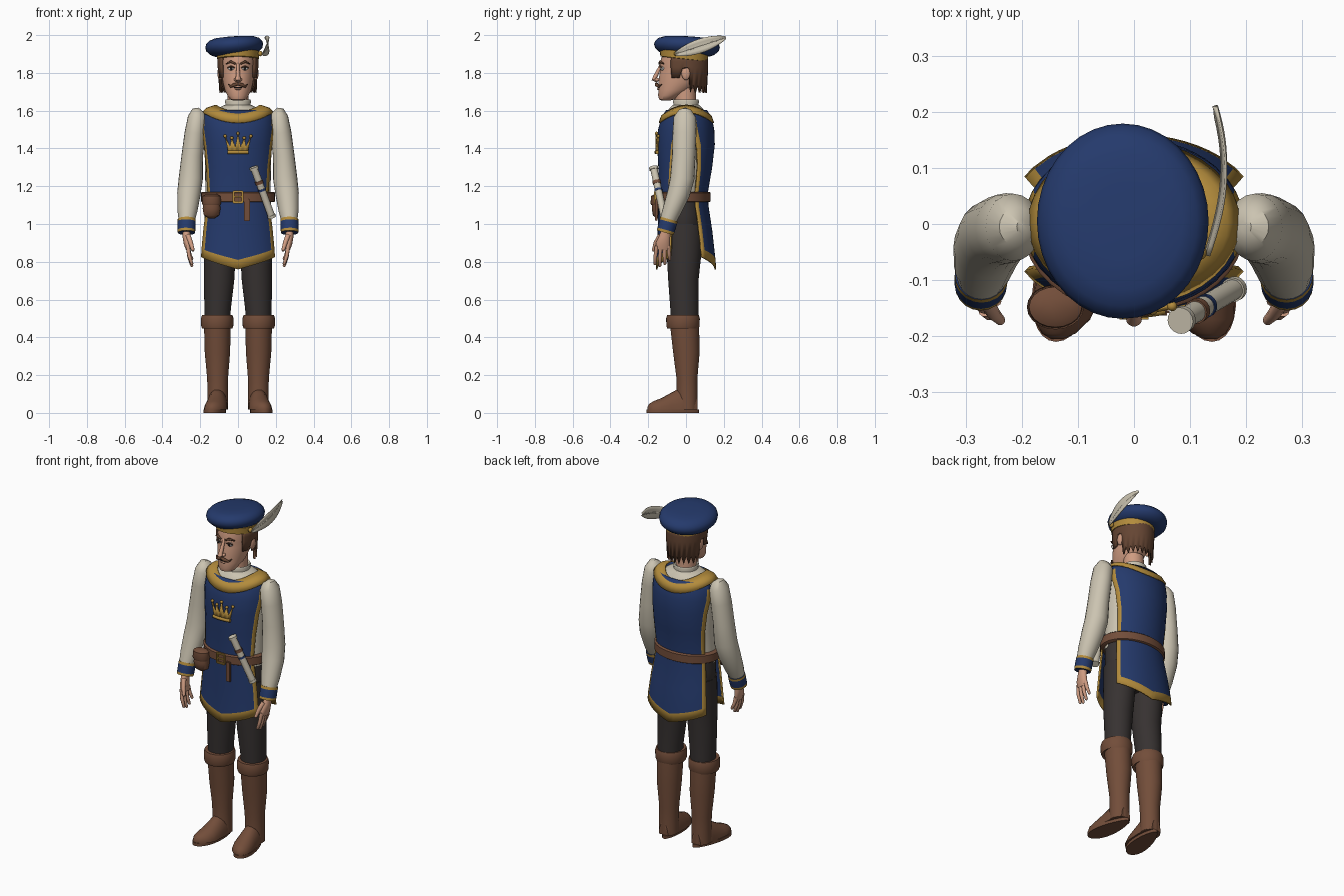
import bpy, bmesh
from math import sin, cos, pi, radians, sqrt
from mathutils import Vector, Matrix

if "Cube" in bpy.data.objects:
    bpy.data.objects.remove(bpy.data.objects["Cube"])

PALETTE = dict(blue=(.018, .042, .15), gold=(.45, .26, .045), cream=(.6, .55, .44), skin=(.62, .33, .22),
               leather=(.17, .075, .042), hair=(.13, .06, .033), charcoal=(.038, .032, .031),
               white=(.75, .73, .7), black=(.012, .01, .01))
MATS = {}
for label, rgb in PALETTE.items():
    mat = bpy.data.materials.new(label)
    mat.use_nodes = True
    mat.diffuse_color = (*rgb, 1)
    bsdf = mat.node_tree.nodes["Principled BSDF"]
    bsdf.inputs["Base Color"].default_value = (*rgb, 1)
    bsdf.inputs["Roughness"].default_value = .8
    MATS[label] = mat


def finish(name, bm, colors, solid=0):
    bmesh.ops.recalc_face_normals(bm, faces=bm.faces)
    me = bpy.data.meshes.new(name)
    bm.to_mesh(me)
    bm.free()
    for c in colors.split():
        me.materials.append(MATS[c])
    me.shade_smooth()
    me.set_sharp_from_angle(angle=radians(42))
    ob = bpy.data.objects.new(name, me)
    bpy.context.collection.objects.link(ob)
    if solid:
        mod = ob.modifiers.new("Thickness", "SOLIDIFY")
        mod.thickness, mod.offset = solid, 0
    return ob


def loft(name, rings, colors, pick=None, closed=True, caps=True, solid=0):
    """Skin rows of points; pick(row, column) chooses the material slot."""
    bm = bmesh.new()
    rows = [[bm.verts.new(p) for p in r] for r in rings]
    n = len(rows[0])
    for i in range(len(rows) - 1):
        for j in range(n if closed else n - 1):
            k = (j + 1) % n
            f = bm.faces.new((rows[i][j], rows[i][k], rows[i + 1][k], rows[i + 1][j]))
            f.material_index = pick(i, j) if pick else 0
    if closed and caps:
        bm.faces.new(rows[0])
        bm.faces.new(rows[-1])
    return finish(name, bm, colors, solid)


def ring(z, rx, ry, cy=0, cx=0, tilt=0, n=36):
    """Horizontal ellipse; tilt raises the front edge."""
    return [(cx + rx * cos(a), cy + ry * sin(a), z - tilt * sin(a)) for a in (2 * pi * k / n for k in range(n))]


def tube(name, path, radii, colors, pick=None, n=20):
    pts, rings = [Vector(p) for p in path], []
    for i, p in enumerate(pts):
        t = (pts[min(i + 1, len(pts) - 1)] - pts[max(i - 1, 0)]).normalized()
        u = t.cross(Vector((0, 1, 0)) if abs(t.y) < .8 else Vector((0, 0, 1))).normalized()
        v = t.cross(u)
        a, b = radii[i] if isinstance(radii[i], tuple) else (radii[i], radii[i])
        rings.append([p + u * a * cos(2 * pi * k / n) + v * b * sin(2 * pi * k / n) for k in range(n)])
    return loft(name, rings, colors, pick)


def ball(name, at, size, color, segs=20):
    bm = bmesh.new()
    bmesh.ops.create_uvsphere(bm, u_segments=segs, v_segments=segs // 2, radius=1,
                              matrix=Matrix.Translation(at) @ Matrix.Diagonal((*size, 1)))
    return finish(name, bm, color)


def box(name, at, size, color, bevel=.004):
    bm = bmesh.new()
    bmesh.ops.create_cube(bm, size=1, matrix=Matrix.Translation(at) @ Matrix.Diagonal((*size, 1)))
    bmesh.ops.bevel(bm, geom=bm.edges[:], offset=bevel, segments=2, affect="EDGES")
    return finish(name, bm, color)


# Shirt body, collar, hips and belt
loft("shirt", [ring(*r) for r in ((1.1, .175, .112, -.015), (1.17, .172, .112, -.015), (1.3, .175, .122, -.005),
     (1.45, .178, .132), (1.53, .176, .125, .003), (1.58, .16, .11, .003), (1.61, .115, .09), (1.63, .07, .07))], "cream")
loft("collar", [ring(*r) for r in ((1.6, .076, .076), (1.635, .066, .066), (1.65, .07, .07), (1.658, .066, .066),
                                   (1.65, .055, .055))], "cream")
loft("hips", [ring(*r) for r in ((1.15, .172, .11, -.012), (1.05, .178, .112, -.008), (.95, .172, .105, -.008),
                                 (.87, .13, .085, -.01))], "charcoal")
loft("belt", [ring(z, .19 + e, .138 + e, -.014) for z, e in ((1.116, 0), (1.12, .006), (1.165, .006), (1.17, 0))], "leather")

# Tabard: row = height, rx, ry, centre y, half angle, drop of the middle
COLS = (-1, -.87) + tuple(k / 10 for k in range(-7, 8)) + (.87, 1)
ROWS = ((1.6, .17, .105, .003, 80, 0), (1.56, .186, .13, .003, 79, 0), (1.5, .192, .144, .001, 76, 0),
        (1.42, .192, .148, 0, 68, 0), (1.3, .188, .138, -.004, 62, 0), (1.17, .184, .126, -.014, 60, 0),
        (1.1, .19, .128, -.014, 60, 0), (.98, .205, .133, -.005, 61, .02), (.87, .215, .138, 0, 62, .06),
        (.825, .218, .139, 0, 62, .065))
for side, name in ((-1, "front_tabard"), (1, "back_tabard")):
    rows = []
    for z, rx, ry, cy, half, drop in ROWS:
        flare = side * .018 * max(0, (1.1 - z) / .3)
        rows.append([(rx * sin(radians(half) * u), cy + flare + side * ry * cos(radians(half) * u),
                      z - drop * (1 - abs(u))) for u in COLS])
    edge = len(COLS) - 2
    loft(name, rows, "blue gold", lambda i, j: int(j in (0, edge) and i > 0 or i == len(ROWS) - 2),
         closed=False, solid=.009)


def yoke_ring(rx, ry, front, side):
    return [(x, y, front + (side - front) * (x / rx) ** 2) for x, y, _ in ring(0, rx, ry, .002)]


loft("gold_yoke", [yoke_ring(.186, .143, 1.535, 1.59), yoke_ring(.165, .13, 1.572, 1.612),
                   yoke_ring(.115, .103, 1.592, 1.628)], "gold", caps=False, solid=.008)

# Crown emblem bent onto the chest
def on_chest(x, z, lift=.008):
    return (x, -.148 * sqrt(1 - (x / .192) ** 2) - lift, z)


TOPS = (.09, .035, .08, .035, .105, .035, .08, .035, .09)
cols = [(k / 4, h) for k, h in zip(range(-4, 5), TOPS)]
loft("crown_emblem", [[on_chest(.05 * u, 1.375) for u, h in cols],
                      [on_chest(.05 * u + .2 * u * h, 1.375 + h) for u, h in cols]], "gold", closed=False, solid=.009)
tube("crown_base", [on_chest(.055 * k / 4, 1.38, .01) for k in range(-4, 5)], [.01] * 9, "gold", n=10)
for u, h in cols[::2]:
    ball("crown_bead", on_chest(.05 * u + .2 * u * h, 1.375 + h), (.009,) * 3, "gold", 12)

# Belt fittings: buckle, hanging strap, pouch
for s in (-1, 1):
    box("buckle_upright", (s * .024, -.163, 1.143), (.011, .014, .066), "gold")
    box("buckle_bar", (0, -.163, 1.143 + s * .028), (.058, .014, .011), "gold")
box("buckle_pin", (0, -.165, 1.143), (.04, .01, .008), "gold", .002)
box("belt_strap", (.047, -.157, 1.075), (.032, .012, .12), "leather")
tube("pouch", [(-.14, -.145, z) for z in (1.15, 1.14, 1.08, 1.045, 1.03)],
     [(.03, .02), (.042, .03), (.047, .036), (.04, .03), (.015, .012)], "leather")
tube("pouch_flap", [(-.14, -.148, z) for z in (1.158, 1.148, 1.11, 1.1)],
     [(.03, .02), (.047, .036), (.051, .04), (.046, .036)], "leather")

# Scroll tucked in the belt
top, low = Vector((.083, -.172, 1.3)), Vector((.18, -.115, 1.035))
at = lambda t: top.lerp(low, t)
tube("scroll", [at(0), at(1)], [.019, .019], "cream")
for t, w, c, r in ((.02, .05, "cream", .024), (.3, .06, "leather", .022), (.45, .04, "blue", .021),
                   (.98, .05, "cream", .022)):
    tube("scroll_band", [at(t - w / 2), at(t + w / 2)], [r, r], c)

# Limbs, mirrored
for s, side in ((1, "left_"), (-1, "right_")):
    def m(*pts):
        return [(s * x, y, z) for x, y, z in pts]

    tube(side + "sleeve", m((.2, -.005, 1.608), (.207, -.005, 1.6), (.215, -.006, 1.565), (.228, -.008, 1.48),
         (.242, -.012, 1.36), (.25, -.02, 1.24), (.26, -.04, 1.16), (.268, -.075, 1.07), (.272, -.095, 1.02)),
         [.012, .035, (.05, .06), (.055, .063), (.057, .062), (.064, .064), (.062, .06), (.053, .05), .043], "cream")
    tube(side + "cuff", m((.272, -.09, 1.026), (.272, -.094, 1.012), (.273, -.106, .968), (.273, -.11, .954)),
         [.047, .048, .047, .046], "blue gold", lambda i, j: int(i != 1))
    tube(side + "hand", m((.273, -.105, .97), (.273, -.113, .93), (.268, -.122, .895), (.262, -.125, .865)),
         [(.022, .024), (.02, .03), (.019, .038), (.014, .036)], "skin")
    for k in range(4):
        y = -.154 + .02 * k
        length = (.09, .1, .09, .065)[k]
        tube(side + "finger", m((.266, y, .885), (.258, y - .008 + .004 * k, .885 - length * .6),
             (.244, y - .01 + .006 * k, .878 - length), (.242, y - .01 + .006 * k, .873 - length)),
             [.0115, .01, .008, .003], "skin", n=10)
    tube(side + "thumb", m((.265, -.135, .94), (.25, -.16, .9), (.238, -.172, .86), (.237, -.173, .855)),
         [.014, .012, .009, .003], "skin", n=10)

    loft(side + "trouser", [ring(z, rx, ry, cy, s * cx) for z, rx, ry, cy, cx in (
         (1.0, .08, .1, -.008, .095), (.85, .084, .092, -.01, .096), (.7, .08, .08, -.014, .1),
         (.55, .07, .075, -.008, .108), (.46, .066, .07, -.008, .108))], "charcoal")
    loft(side + "boot", [ring(z, rx, ry, cy, s * cx) for z, rx, ry, cy, cx in (
         (.47, .071, .077, -.008, .109), (.32, .067, .07, .002, .109), (.18, .055, .055, .005, .108),
         (.1, .054, .055, .006, .108), (.02, .055, .056, .006, .108))], "leather")
    loft(side + "boot_cuff", [ring(z, r, r + .003, -.016, s * .11) for z, r in (
         (.452, .072), (.446, .08), (.46, .085), (.5, .086), (.517, .081), (.517, .07))], "leather")
    # Foot: half-ellipse slices from heel to toe
    loft(side + "foot", [[(s * (cx + w * cos(a)), y, .018 + h * max(0, sin(a))) for a in (2 * pi * k / 24 for k in range(24))]
         for y, cx, w, h in ((.06, .108, .03, .07), (.03, .108, .05, .11), (-.03, .109, .055, .115),
                             (-.08, .114, .058, .088), (-.13, .12, .06, .06), (-.17, .128, .05, .045),
                             (-.195, .134, .03, .03), (-.205, .137, .01, .012))], "leather")
    loft(side + "sole", [[(s * (.119 + (.054 - .014 * sin(a)) * cos(a) - .02 * sin(a)), -.07 + .14 * sin(a), z)
         for a in (2 * pi * k / 32 for k in range(32))] for z in (0, .018)], "leather")

    # Face features in pairs
    ball(side + "ear", (s * .096, 0, 1.798), (.013, .024, .036), "skin")
    ball(side + "eye", (s * .036, -.125, 1.823), (.017, .011, .01), "white")
    ball(side + "iris", (s * .036, -.133, 1.823), (.008, .005, .0085), "black", 12)
    tube(side + "eyelid", m((.017, -.135, 1.827), (.036, -.138, 1.835), (.056, -.126, 1.826)),
         [.003, .004, .003], "hair", n=8)
    tube(side + "brow", m((.014, -.142, 1.848), (.038, -.137, 1.86), (.063, -.118, 1.848)),
         [.005, .007, .003], "hair", n=10)
    tube(side + "moustache", m((0, -.156, 1.742), (.02, -.156, 1.737), (.038, -.145, 1.728), (.052, -.128, 1.74)),
         [.008, .01, .007, .002], "hair", n=10)
    ball(side + "nostril", (s * .012, -.153, 1.764), (.01, .013, .009), "skin", 12)

# Neck, head, nose and lips
loft("neck", [ring(1.6, .056, .056, -.002), ring(1.72, .056, .056, -.005)], "skin")
loft("head", [ring(z, rx, (back - front) / 2, (front + back) / 2) for z, rx, front, back in (
     (1.654, .025, -.13, -.085), (1.66, .042, -.142, -.06), (1.68, .056, -.148, -.03), (1.71, .07, -.145, .03),
     (1.75, .08, -.146, .065), (1.8, .087, -.139, .09), (1.83, .089, -.134, .098), (1.86, .091, -.136, .1),
     (1.91, .088, -.12, .1))], "skin")
tube("nose", [(0, -.13, 1.85), (0, -.143, 1.82), (0, -.162, 1.78), (0, -.17, 1.767), (0, -.15, 1.755)],
     [.007, .009, .012, .014, .007], "skin", n=14)
ball("lower_lip", (0, -.144, 1.715), (.018, .009, .006), "skin", 12)
tube("mouth", [(-.02, -.141, 1.723), (0, -.149, 1.722), (.02, -.141, 1.723)], [.002, .003, .002], "black", n=8)

# Hair wraps the back, with a ragged lower edge
N = 35
hair = [[], [], [], []]
for k in range(N):
    deg = -126 + 252 * k / (N - 1)
    a, far = radians(deg), abs(deg)
    low_z = 1.775 if far > 103 else 1.825 if far > 78 else 1.74
    low_z -= .045 * (k % 2) if far < 78 else 0
    for row, (z, f) in enumerate(((1.9, .98), (1.86, 1), (1.83, 1), (low_z, .94))):
        hair[row].append((.102 * f * sin(a), -.008 + .119 * f * cos(a), z))
loft("hair", hair, "hair", closed=False, solid=.013)

# Beret, headband and feather
beret = [ring(z, .153 * f, .174 * f, .005, -.02) for z, f in ((1.895, .7), (1.905, .84), (1.925, .97), (1.945, 1),
         (1.962, .97), (1.978, .87), (1.988, .7), (1.992, .4), (1.993, .05))]
loft("beret", [[(x, y, z + .06 * x - .05 * y) for x, y, z in r] for r in beret], "blue")
loft("headband", [ring(z, .104 + e, .119 + e, -.01, tilt=.014) for z, e in ((1.872, 0), (1.875, .007), (1.912, .009),
                                                                        (1.918, 0))], "gold")
feather = []
for k in range(15):
    t = k / 14
    w = .036 * sin(pi * min(1, t * .92 + .05)) ** .7
    feather.append([(.128 + .03 * sin(pi * t * .85) + .006 * abs(v), -.055 + .265 * t - .25 * v * w,
                     1.9 + .087 * t + v * w) for v in (-1, -.5, 0, .5, 1)])
loft("feather", feather, "cream", closed=False, solid=.004)
tube("feather_quill", [r[2] for r in feather], [.004] * 14 + [.001], "cream", n=8)
ball("feather_stud", (.118, -.05, 1.902), (.012, .014, .014), "gold", 14)
